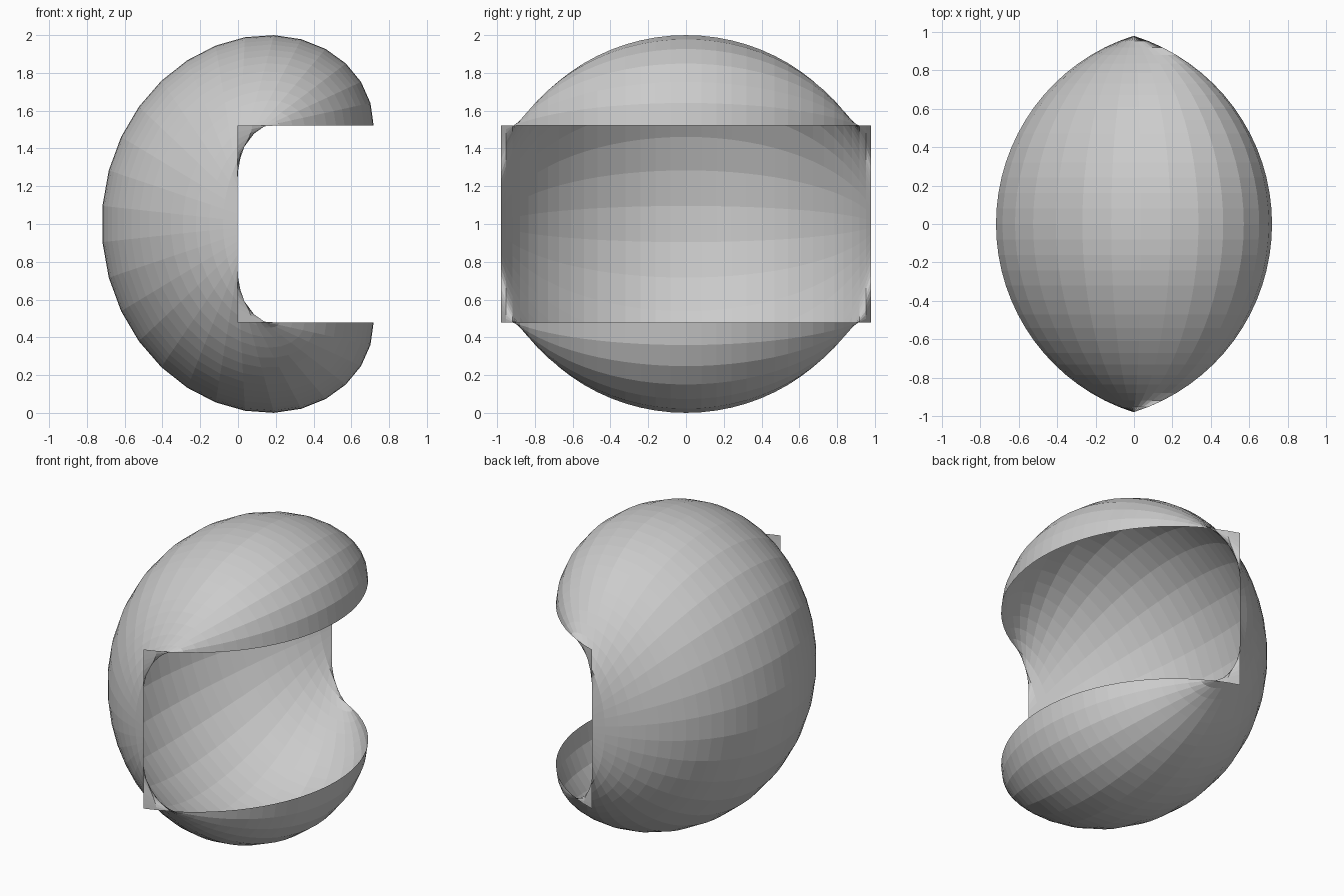
import bpy, bmesh
from math import sin, cos, asin, pi

if "Cube" in bpy.data.objects:
    bpy.data.objects.remove(bpy.data.objects["Cube"])

HALF_LEN, BULGE, HALF_DROP = 0.979, 0.72, 0.522   # arc half chord, arc height, half of screw travel
ARC_SEGS, TURN_STEPS = 32, 29

# Arc profile whose chord lies on the y axis
radius = (HALF_LEN ** 2 + BULGE ** 2) / (2 * BULGE)
half_angle = asin(HALF_LEN / radius)
arc = []
for i in range(ARC_SEGS + 1):
    a = half_angle * (2 * i / ARC_SEGS - 1)
    arc.append((radius * cos(a) - (radius - BULGE), radius * sin(a)))

# Sweep the arc one full turn about its chord while it moves down
bm = bmesh.new()
rows = []
for s in range(TURN_STEPS + 1):
    t = s / TURN_STEPS
    th = 2 * pi * t
    z0 = 1 + HALF_DROP * (1 - 2 * t)
    rows.append([bm.verts.new((d * cos(th) - 0.002, y, z0 + d * sin(th))) for d, y in arc])
for r0, r1 in zip(rows, rows[1:]):
    for i in range(ARC_SEGS):
        bm.faces.new((r0[i], r1[i], r1[i + 1], r0[i + 1]))
bmesh.ops.recalc_face_normals(bm, faces=bm.faces[:])

mesh = bpy.data.meshes.new("screw_swept_shell")
bm.to_mesh(mesh)
bm.free()
shell = bpy.data.objects.new("screw_swept_shell", mesh)
bpy.context.collection.objects.link(shell)
